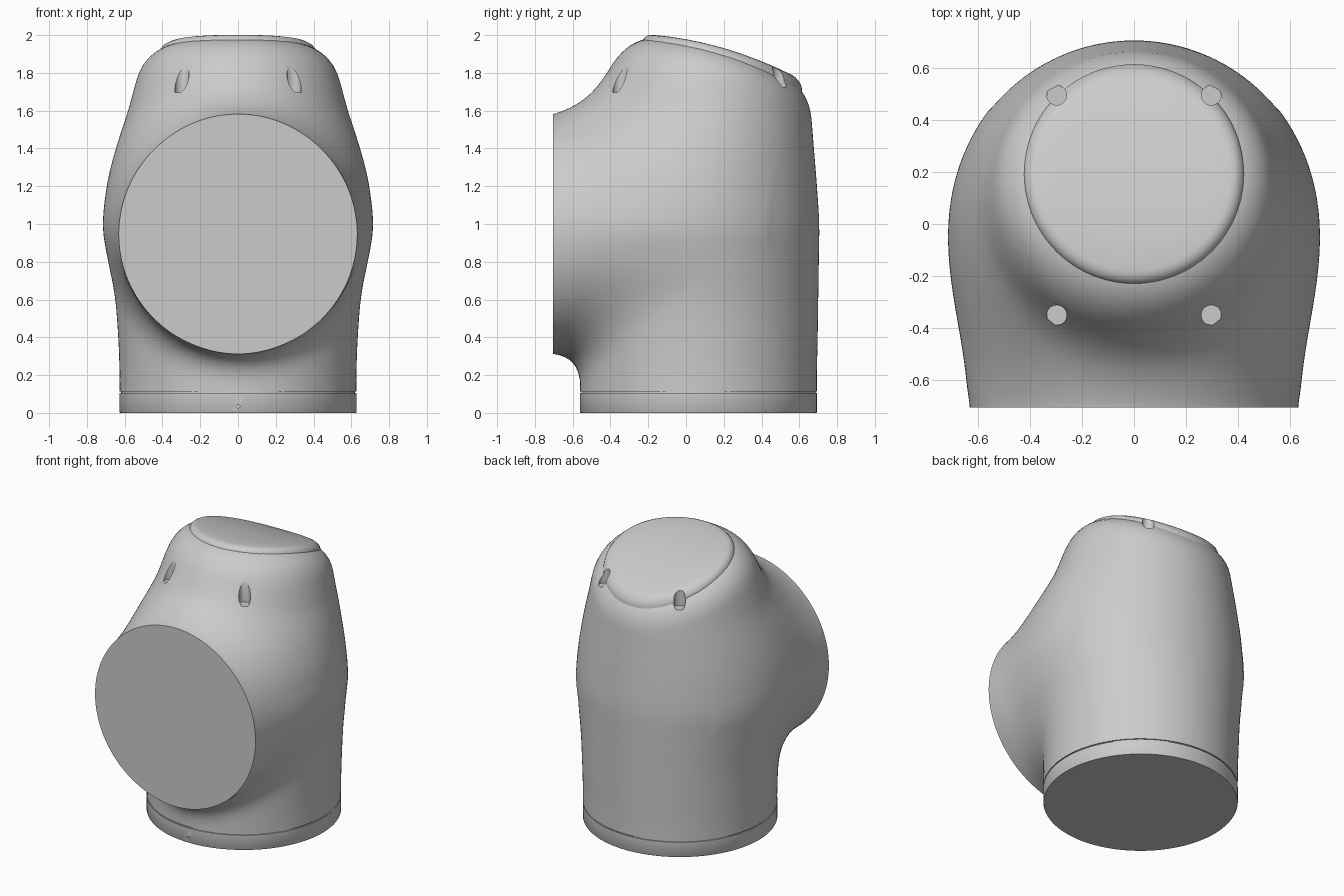
import bpy, bmesh
from math import sin, cos, pi, hypot, radians
from mathutils import Vector

if "Cube" in bpy.data.objects:
    bpy.data.objects.remove(bpy.data.objects["Cube"])

# Upright shell: radius and rearmost y every 0.2 in height
RADIUS = [.627, .627, .634, .65, .682, .706, .69, .645, .582, .525, .445, .37]
BACK = [.693, .693, .697, .70, .703, .705, .693, .677, .66, .635, .595, .56]
TUBE_Z, TUBE_R, FRONT_Y = .945, .63, -.705
BASE_Y, BASE_TOP = .066, .105
CAP_Y = .19


def spline(table, z):
    u = min(max(z / .2, 0), len(table) - 1.001)
    i = int(u)
    t = u - i
    a, b, c, d = (table[min(max(i + k, 0), len(table) - 1)] for k in (-1, 0, 1, 2))
    return b + .5 * t * (c - a + t * (2*a - 5*b + 4*c - d + t * (3*(b - c) + d - a)))


def smooth_min(a, b, k):
    h = max(k - abs(a - b), 0)
    return min(a, b) - h * h / (4 * k)


def top_z(y):
    return 1.978 - .18 * y - .28 * y * y


def field(p):
    """Negative inside: upright shell blended with the front tube, under a sloped top."""
    x, y, z = p
    r = spline(RADIUS, z)
    upright = hypot(x, y - (spline(BACK, z) - r)) - r
    upright = -smooth_min(-upright, -(z - top_z(y) + .018) * .95, .15)
    # The tube flares out (except underneath), then tapers away inside the shell
    d = hypot(x, z - TUBE_Z)
    t = max(y - FRONT_Y, 0)
    flare = .17 * min(1, max(0, 1 + (z - TUBE_Z) / max(d, 1e-6)))
    tube = max(d - TUBE_R - flare * t + .3 * t * t, y - .3)
    k = .18 + .08 * min(1, max(0, (z - 1.15) / .4))
    return max(smooth_min(upright, tube, k), -.85 - y, .02 - z)


def finish(bm, name):
    bmesh.ops.recalc_face_normals(bm, faces=bm.faces)
    me = bpy.data.meshes.new(name)
    bm.to_mesh(me)
    bm.free()
    ob = bpy.data.objects.new(name, me)
    bpy.context.collection.objects.link(ob)
    return ob


def skin(bm, rings, first, last):
    """Bridge equal rings and close both ends with a fan to a point."""
    n = len(rings[0])
    for a, b in zip(rings, rings[1:]):
        for j in range(n):
            k = (j + 1) % n
            bm.faces.new((a[j], a[k], b[k], b[j]))
    for ring, tip in ((rings[0], first), (rings[-1], last)):
        for j in range(n):
            bm.faces.new((ring[j], ring[(j + 1) % n], tip))


def lathe(name, profile, cy, n=96, height=lambda y: 0):
    bm = bmesh.new()
    rings = []
    for r, z in profile:
        ring = []
        for j in range(n):
            a = 2 * pi * j / n
            y = cy + r * sin(a)
            ring.append(bm.verts.new((r * cos(a), y, z + height(y))))
        rings.append(ring)
    ends = [bm.verts.new((0, cy, profile[i][1] + height(cy))) for i in (0, -1)]
    skin(bm, rings, *ends)
    return finish(bm, name)


# Main housing: rays from an inner point meet the blended surface
def housing():
    centre = Vector((0, 0, .95))

    def hit(d):
        lo, hi = 0, 2.2
        for _ in range(20):
            mid = (lo + hi) / 2
            if field(centre + d * mid) < 0:
                lo = mid
            else:
                hi = mid
        return centre + d * lo

    bm = bmesh.new()
    rows, cols = 110, 160
    rings = []
    for i in range(1, rows):
        t = pi * i / rows
        rings.append([bm.verts.new(hit(Vector((sin(t) * cos(2*pi*j/cols), -cos(t),
                                               sin(t) * sin(2*pi*j/cols)))))
                      for j in range(cols)])
    skin(bm, rings, bm.verts.new(hit(Vector((0, -1, 0)))), bm.verts.new(hit(Vector((0, 1, 0)))))
    # Flat front flange and flat underside
    for co, no in (((0, FRONT_Y, 0), (0, -1, 0)), ((0, 0, BASE_TOP + .008), (0, 0, -1))):
        bmesh.ops.bisect_plane(bm, geom=bm.verts[:] + bm.edges[:] + bm.faces[:],
                               plane_co=co, plane_no=no, clear_outer=True)
        bmesh.ops.holes_fill(bm, edges=[e for e in bm.edges if e.is_boundary], sides=0)
    return finish(bm, "housing")


body = housing()

# Base collar with the thin seam groove above it
collar = lathe("base_collar", [(.625, 0), (.627, .003), (.627, BASE_TOP), (.619, BASE_TOP),
                               (.619, BASE_TOP + .02)], BASE_Y)

# Raised sloping top cap with a softly rounded rim
cap = lathe("top_cap", [(.425, -.1), (.424, -.045), (.418, -.027), (.405, -.012), (.388, -.003),
                        (.37, 0), (.28, 0), (.19, 0), (.1, 0)], CAP_Y, height=top_z)


# Screw recesses and the small pin hole
def cutter(loc, r, depth, rot=(0, 0, 0)):
    bpy.ops.mesh.primitive_cylinder_add(vertices=32, radius=r, depth=depth,
                                        location=loc, rotation=rot)
    ob = bpy.context.object
    ob.name = "hole_cutter"
    ob.hide_render = True
    return ob


def cut(ob, tools):
    for tool in tools:
        m = ob.modifiers.new("hole", 'BOOLEAN')
        m.operation, m.solver, m.object = 'DIFFERENCE', 'EXACT', tool
        bpy.context.view_layer.objects.active = ob
        bpy.ops.object.modifier_apply(modifier=m.name)


front = [cutter((s * .297, -.35, 1.945), .038, .5) for s in (-1, 1)]
back = [cutter((s * .297, .495, 1.975), .038, .5) for s in (-1, 1)]
pin = cutter((0, BASE_Y - .627, .035), .01, .04, (pi / 2, 0, 0))
cut(body, front + back)
cut(cap, back)
cut(collar, [pin])
for tool in front + back + [pin]:
    bpy.data.objects.remove(tool, do_unlink=True)

for ob in (body, collar, cap):
    bpy.ops.object.select_all(action='DESELECT')
    ob.select_set(True)
    bpy.context.view_layer.objects.active = ob
    bpy.ops.object.shade_smooth_by_angle(angle=radians(35))
